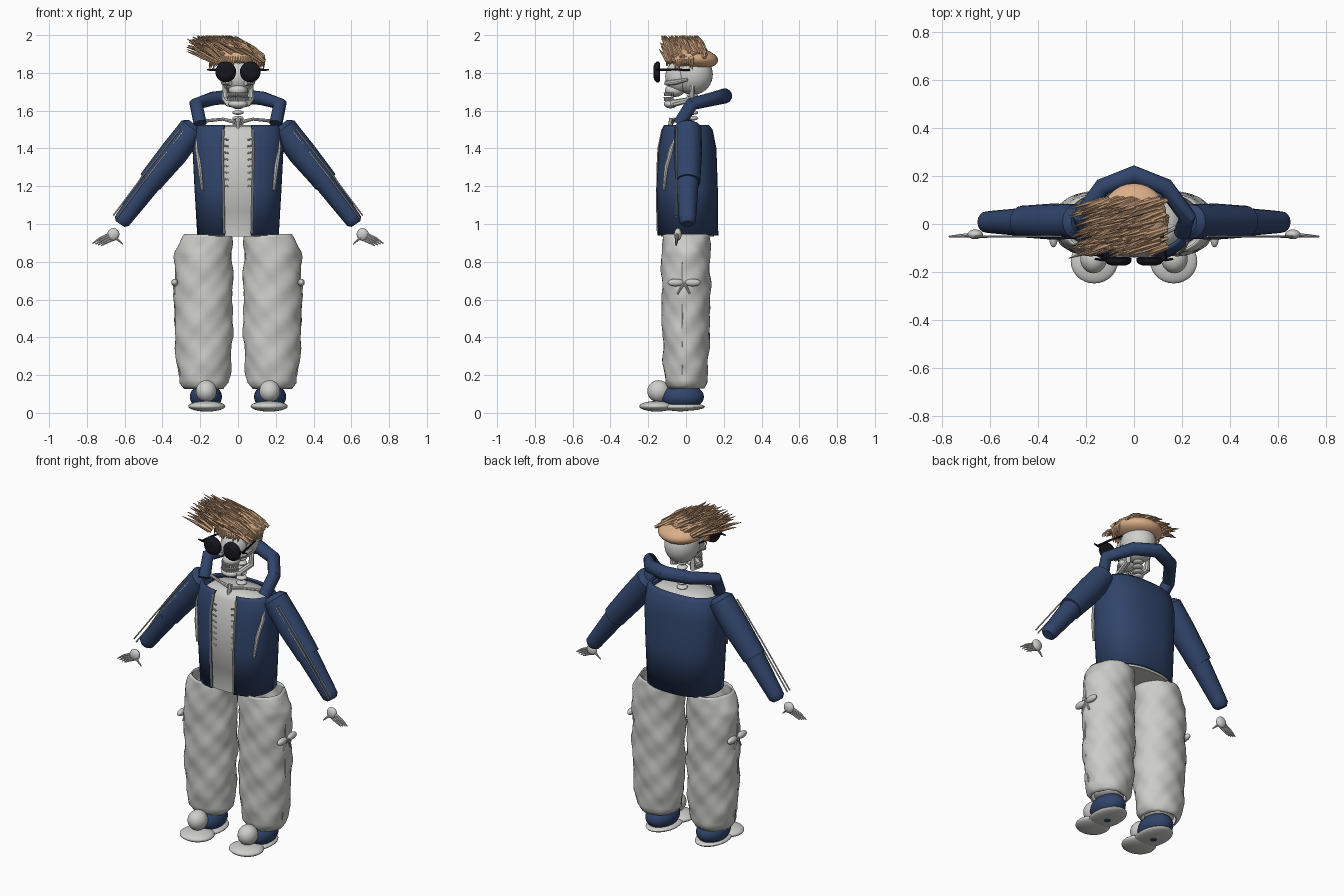
import bpy, bmesh, math, random
from mathutils import Vector, Matrix

random.seed(4)
if "Cube" in bpy.data.objects:
    bpy.data.objects.remove(bpy.data.objects["Cube"])


def material(name, rgb):
    m = bpy.data.materials.new(name)
    m.use_nodes = True
    m.diffuse_color = (*rgb, 1)
    m.node_tree.nodes["Principled BSDF"].inputs["Base Color"].default_value = (*rgb, 1)
    return m


NAVY = material("navy cloth", (0.03, 0.058, 0.145))
CLOTH = material("pale cloth", (0.6, 0.6, 0.58))
BONE = material("bone white", (0.62, 0.62, 0.6))
HAIR = material("tan hair", (0.7, 0.42, 0.24))
BLACK = material("black lens", (0.008, 0.008, 0.013))


def finish(name, mesh, mat, angle=40):
    mesh.name = name
    mesh.materials.clear()
    mesh.materials.append(mat)
    mesh.shade_smooth()
    mesh.set_sharp_from_angle(angle=math.radians(angle))
    obj = bpy.data.objects.new(name, mesh)
    bpy.context.collection.objects.link(obj)
    return obj


def ellipsoid(name, centre, radii, mat, tilt=0):
    bm = bmesh.new()
    bmesh.ops.create_uvsphere(bm, u_segments=28, v_segments=18, radius=1)
    bm.transform(Matrix.Translation(centre) @ Matrix.Rotation(tilt, 4, 'X') @ Matrix.Diagonal((*radii, 1)))
    mesh = bpy.data.meshes.new(name)
    bm.to_mesh(mesh)
    bm.free()
    return finish(name, mesh, mat)


def tubes(name, paths, mat, sides=2):
    """Each path is a list of (x, y, z, radius); all paths form one object."""
    curve = bpy.data.curves.new(name, 'CURVE')
    curve.dimensions = '3D'
    curve.bevel_depth = 1
    curve.bevel_resolution = sides
    curve.use_fill_caps = True
    for path in paths:
        spline = curve.splines.new('POLY')
        spline.points.add(len(path) - 1)
        for p, (x, y, z, r) in zip(spline.points, path):
            p.co = (x, y, z, 1)
            p.radius = r
    temp = bpy.data.objects.new(name, curve)
    mesh = bpy.data.meshes.new_from_object(temp)
    bpy.data.objects.remove(temp)
    return finish(name, mesh, mat)


def loft(name, rings, mat, closed=True, caps=False, thick=0):
    bm = bmesh.new()
    rows = [[bm.verts.new(p) for p in ring] for ring in rings]
    n = len(rows[0])
    for a, b in zip(rows, rows[1:]):
        for i in range(n if closed else n - 1):
            j = (i + 1) % n
            bm.faces.new((a[i], a[j], b[j], b[i]))
    if caps:
        bm.faces.new(rows[0][::-1])
        bm.faces.new(rows[-1])
    bmesh.ops.recalc_face_normals(bm, faces=bm.faces)
    mesh = bpy.data.meshes.new(name)
    bm.to_mesh(mesh)
    bm.free()
    obj = finish(name, mesh, mat, 50)
    if thick:
        mod = obj.modifiers.new("thickness", 'SOLIDIFY')
        mod.thickness = thick
        mod.offset = 0
    return obj


def interp(keys, z):
    """Linear blend of the key rows, each starting with its height."""
    for a, b in zip(keys, keys[1:]):
        if z <= b[0]:
            t = (z - a[0]) / (b[0] - a[0])
            return [u + (v - u) * t for u, v in zip(a[1:], b[1:])]
    return keys[-1][1:]


# Open jacket body: height, half width, front depth, back depth
JACKET = [(0.94, 0.21, 0.148, 0.165), (1.2, 0.225, 0.155, 0.162),
          (1.4, 0.235, 0.145, 0.155), (1.5, 0.222, 0.125, 0.135), (1.52, 0.205, 0.115, 0.115)]


def jacket_point(z, a, grow=1.0):
    rx, front, back = interp(JACKET, z)
    sx, c = math.sin(a), -math.cos(a)
    x = math.copysign(abs(sx) ** 0.8, sx) * rx
    y = math.copysign(abs(c) ** 0.8, c) * (front if c < 0 else back)
    return Vector((x * grow, y * grow, z))


GAP = 0.26
angles = [GAP + (math.tau - 2 * GAP) * i / 48 for i in range(49)]
loft("jacket_body", [[jacket_point(k[0], a) for a in angles] for k in JACKET], NAVY, closed=False, thick=0.012)

# Shirt inside the jacket, closing in at the neck
shirt = [(0.935, 0.9), (1.07, 0.9), (1.075, 0.92), (1.3, 0.92), (1.48, 0.9), (1.515, 0.7), (1.525, 0.25)]
loft("shirt", [[jacket_point(min(max(z, 0.94), 1.48), math.tau * i / 48, g) * 1.0 + Vector((0, 0, z - min(max(z, 0.94), 1.48)))
                for i in range(48)] for z, g in shirt], CLOTH, caps=True)
tubes("shirt_laces", [[(s * 0.05, -0.137, 1.2 + 0.035 * i, 0.004), (s * 0.075, -0.133, 1.205 + 0.035 * i, 0.004)]
                      for s in (-1, 1) for i in range(8)], BONE)

# Collar standing behind the neck
half = [(0.2, -0.035, 1.53, 0.035), (0.222, 0.03, 1.635, 0.036), (0.13, 0.155, 1.665, 0.037)]
tubes("collar", [half + [(0, 0.205, 1.678, 0.04)] + [(-x, y, z, r) for x, y, z, r in reversed(half)]], NAVY, 4)

# Trouser leg: height, centre, half width, half depth
LEG = [(0.13, 0.18, 0.1, 0.09), (0.16, 0.18, 0.125, 0.105), (0.25, 0.18, 0.14, 0.115),
       (0.45, 0.182, 0.15, 0.122), (0.65, 0.183, 0.15, 0.125), (0.85, 0.182, 0.147, 0.125),
       (0.91, 0.168, 0.135, 0.122), (0.945, 0.16, 0.122, 0.118)]


def leg_ring(s, z):
    cx, rx, ry = interp(LEG, z)
    ring = []
    for i in range(48):
        a = math.tau * i / 48
        fold = 1 + 0.025 * math.sin(3 * a + 24 * z) + 0.02 * math.sin(5 * a - 38 * z + 1) + 0.012 * math.sin(9 * a + 55 * z)
        ring.append((s * (cx + math.cos(a) * rx * fold), math.sin(a) * ry * fold, z))
    return ring


for s, side in ((1, "left"), (-1, "right")):
    # Sleeves and their piping
    tubes(side + "_upper_sleeve", [[(s * x, 0.01, z, r) for x, z, r in
          ((0.225, 1.525, 0.045), (0.24, 1.505, 0.072), (0.34, 1.375, 0.075), (0.435, 1.26, 0.068), (0.465, 1.222, 0.066))]], NAVY, 6)
    tubes(side + "_lower_sleeve", [[(s * x, 0.008, z, r) for x, z, r in
          ((0.43, 1.265, 0.062), (0.6, 1.035, 0.046), (0.615, 1.015, 0.044), (0.625, 1.0, 0.028))]], NAVY, 6)
    tubes(side + "_sleeve_piping", [[(s * (x + dx), -0.052, z + dx, 0.004) for x, z in
          ((0.29, 1.49), (0.48, 1.25), (0.645, 1.03))] for dx in (0, 0.015)], CLOTH)

    # Jacket trim: front zip and slanted pocket
    zip_line = [jacket_point(z, s * GAP, 1.03) for z in (0.95, 1.1, 1.3, 1.4, 1.5)]
    tubes(side + "_front_zip", [[(*p, 0.006) for p in zip_line]], CLOTH)
    tubes(side + "_pocket_trim", [[(s * 0.19, -0.118, 1.18, 0.007), (s * 0.203, -0.105, 1.3, 0.012),
                                   (s * 0.217, -0.075, 1.4, 0.012), (s * 0.215, -0.055, 1.46, 0.006)]], CLOTH)

    # Hand with four fingers and a thumb
    ellipsoid(side + "_palm", (s * 0.66, -0.043, 0.945), (0.032, 0.02, 0.033), BONE)
    fingers = [[(s * (0.645 + 0.01 * i), -0.045, 0.925 + 0.008 * i, 0.008),
                (s * (0.69 + 0.014 * i), -0.05, 0.905 + 0.006 * i, 0.007),
                (s * (0.725 + 0.015 * i), -0.052, 0.885 + 0.004 * i, 0.003)] for i in range(4)]
    fingers.append([(s * 0.65, -0.05, 0.93, 0.008), (s * 0.61, -0.055, 0.893, 0.003)])
    tubes(side + "_fingers", fingers, BONE)

    # Trouser leg with tied side pocket and seam
    loft(side + "_trouser_leg", [leg_ring(s, 0.13 + 0.815 * i / 54) for i in range(55)], CLOTH, thick=0.008)
    for dy in (-0.055, 0.035):
        ellipsoid(side + "_pocket_tie", (s * 0.335, dy, 0.69), (0.018, 0.042, 0.02), CLOTH)
    tubes(side + "_tie_ends", [[(s * 0.335, -0.01, 0.69, 0.009), (s * 0.337, dy, 0.63, 0.005)] for dy in (-0.045, 0.02)], CLOTH)
    tubes(side + "_side_seam", [[(s * (sum(interp(LEG, z)[:2]) - 0.002), -0.02, z, 0.005)
                                 for z in (0.2, 0.35, 0.5, 0.65, 0.8, 0.9)]], CLOTH)

    # Shoe: upper, rounded toe and a wide-fronted sole
    ellipsoid(side + "_shoe_upper", (s * 0.17, -0.02, 0.085), (0.085, 0.115, 0.07), NAVY)
    ellipsoid(side + "_shoe_toe", (s * 0.168, -0.145, 0.115), (0.055, 0.06, 0.058), BONE)
    ellipsoid(side + "_toe_sole", (s * 0.165, -0.155, 0.035), (0.098, 0.092, 0.028), BONE)
    ellipsoid(side + "_heel_sole", (s * 0.165, -0.03, 0.032), (0.088, 0.13, 0.022), BONE)
    ellipsoid(side + "_sole_inset", (s * 0.165, -0.03, 0.011), (0.02, 0.02, 0.004), NAVY)
    ellipsoid(side + "_ankle", (s * 0.178, 0.0, 0.15), (0.085, 0.08, 0.03), CLOTH)

    # Collarbone, cheekbone and sunglass half
    tubes(side + "_collarbone", [[(s * 0.015, -0.07, 1.54, 0.01), (s * 0.08, -0.065, 1.555, 0.008),
                                  (s * 0.18, -0.01, 1.545, 0.009)]], BONE)
    tubes(side + "_cheekbone", [[(s * 0.04, -0.108, 1.745, 0.012), (s * 0.078, -0.06, 1.75, 0.014),
                                 (s * 0.088, 0.01, 1.765, 0.008)]], BONE)
    tubes(side + "_lens", [[(s * 0.065, y, 1.805, r) for y, r in
          ((-0.172, 0.03), (-0.166, 0.046), (-0.155, 0.055), (-0.143, 0.055), (-0.138, 0.045))]], BLACK, 8)
    tubes(side + "_temple_bar", [[(s * 0.01, -0.15, 1.815, 0.006), (s * 0.135, -0.15, 1.816, 0.007),
                                  (s * 0.12, -0.06, 1.818, 0.006), (s * 0.102, 0.02, 1.815, 0.005)],
                                 [(s * 0.13, -0.15, 1.816, 0.006), (s * 0.163, -0.145, 1.816, 0.004)]], BLACK)

# Skull
ellipsoid("cranium", (0, 0.035, 1.792), (0.095, 0.107, 0.108), BONE)
ellipsoid("face", (0, -0.035, 1.78), (0.078, 0.075, 0.088), BONE)
ellipsoid("upper_jaw", (0, -0.06, 1.708), (0.05, 0.052, 0.035), BONE)
ellipsoid("chin", (0, -0.082, 1.635), (0.05, 0.035, 0.023), BONE)
jaw = [(0.07, 0.035, 1.74, 0.012), (0.068, 0.03, 1.66, 0.018), (0.052, -0.06, 1.64, 0.019)]
tubes("lower_jaw", [jaw + [(0, -0.095, 1.637, 0.021)] + [(-x, y, z, r) for x, y, z, r in reversed(jaw)]], BONE)
teeth = []
for i in range(12):
    a = (i - 5.5) * 0.22
    x, y = 0.052 * math.sin(a), -0.05 - 0.062 * math.cos(a)
    teeth += [[(x, y, z0, 0.005), (x, y, z0 + 0.02, 0.0065)] for z0 in (0.652 + 1, 1.677)]
tubes("teeth", teeth, BONE)

# Neck bones and breastbone
for i in range(7):
    ellipsoid("neck_bone", (0, 0.035, 1.53 + 0.03 * i), (0.03, 0.03, 0.012), BONE)
tubes("breastbone", [[(0, -0.075, 1.56, 0.014), (0, -0.09, 1.49, 0.01)]], BONE)

# Hair cap and swept strands
ellipsoid("hair_cap", (0, 0.035, 1.878), (0.135, 0.135, 0.058), HAIR, -0.1)
strands = []
for i in range(210):
    x, y = random.uniform(-0.14, 0.14), random.uniform(-0.1, 0.11)
    h = max(0.0, 1 - (x / 0.16) ** 2 - ((y - 0.03) / 0.17) ** 2)
    z = 1.868 + 0.065 * math.sqrt(h)
    run = random.uniform(0.09, 0.15)
    tip_z = min(1.997, z + random.uniform(0.035, 0.085))
    lean = -0.035 - random.uniform(0, 0.012)
    r = random.uniform(0.007, 0.011)
    strands.append([(x, y, z - 0.01, r), (x - run * 0.5, y + lean * 0.45, (z + tip_z) / 2, r),
                    (max(x - run, -0.272), y + lean, tip_z, 0.0015)])
# Short tufts around the front and sides
for i in range(36):
    a = math.pi * (1.0 + i / 35)
    x, y = 0.128 * math.cos(a), 0.03 + 0.125 * math.sin(a)
    drop = 0.06 if abs(x) > 0.09 else 0.035
    strands.append([(x, y, 1.885, 0.011), (x * 1.08, y * 1.05, 1.87, 0.01),
                    (x * 1.13 - 0.01, y * 1.1, 1.88 - random.uniform(0.6, 1.3) * drop, 0.0015)])
tubes("hair_strands", strands, HAIR, 1)
